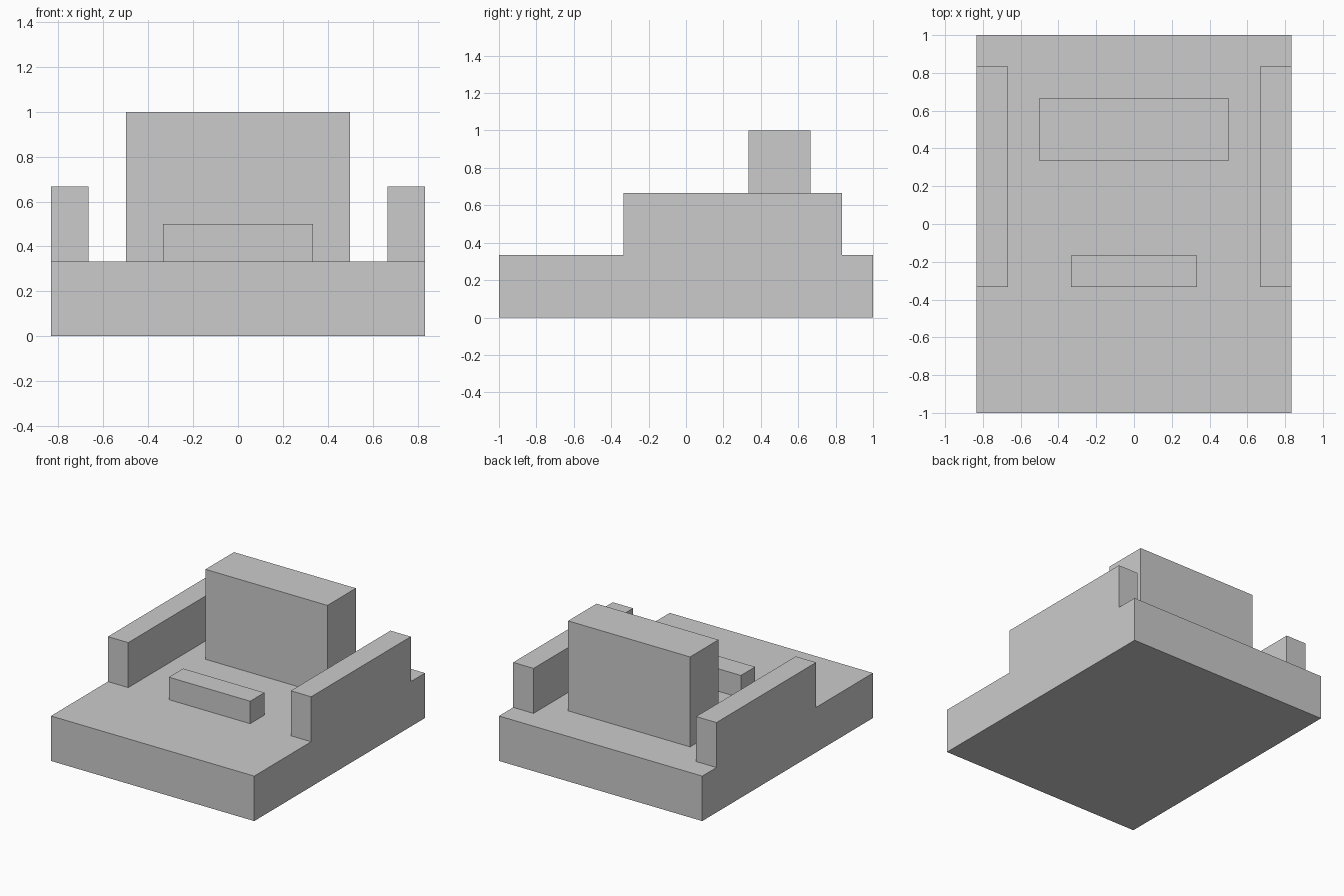
import bpy
import bmesh
from mathutils import Matrix, Vector

if "Cube" in bpy.data.objects:
    bpy.data.objects.remove(bpy.data.objects["Cube"])

U = 1 / 6  # the model sits on a regular grid of sixths


def box(name, lo, hi):
    """Axis-aligned box between two corners given in grid units."""
    lo, hi = Vector(lo) * U, Vector(hi) * U
    bm = bmesh.new()
    bmesh.ops.create_cube(
        bm, size=1,
        matrix=Matrix.Translation((lo + hi) / 2) @ Matrix.Diagonal((*(hi - lo), 1)))
    mesh = bpy.data.meshes.new(name)
    bm.to_mesh(mesh)
    bm.free()
    obj = bpy.data.objects.new(name, mesh)
    bpy.context.collection.objects.link(obj)
    return obj


# Base slab
box("base", (-5, -6, 0), (5, 6, 2))

# Side walls, flush with the base's outer faces
for name, x in (("left_wall", -5), ("right_wall", 4)):
    box(name, (x, -2, 2), (x + 1, 5, 4))

# Tall block at the back and low bar in front of it
box("back_block", (-3, 2, 2), (3, 4, 6))
box("front_bar", (-2, -2, 2), (2, -1, 3))
